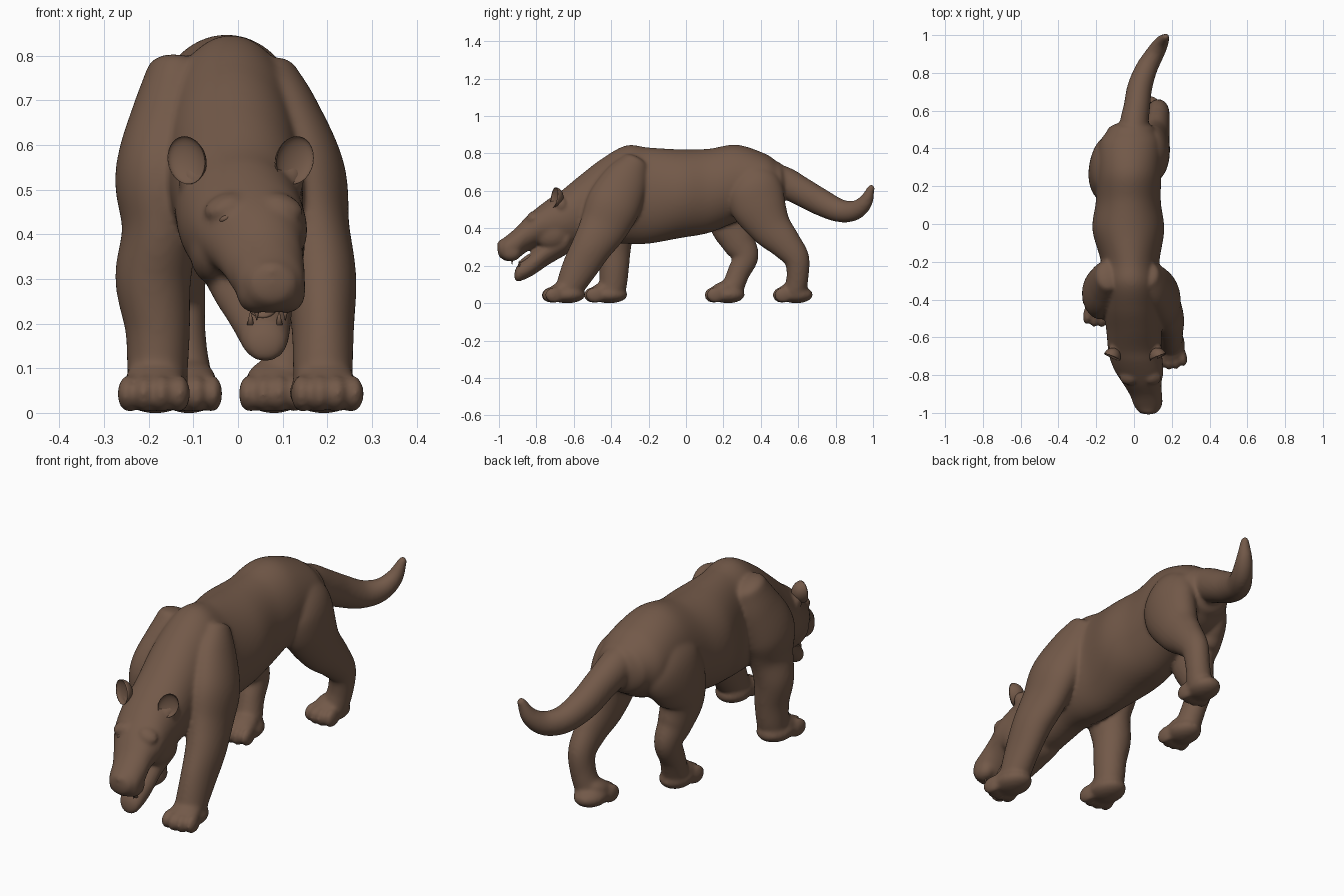
import bpy
import bmesh
import math
from mathutils import Vector, Matrix, Euler

cube = bpy.data.objects.get("Cube")
if cube:
    bpy.data.objects.remove(cube, do_unlink=True)

# One flat fur colour for everything
fur = bpy.data.materials.new("brown_fur")
fur.use_nodes = True
fur_colour = (0.17, 0.10, 0.066, 1.0)
fur.diffuse_color = fur_colour
for node in fur.node_tree.nodes:
    if node.type == 'BSDF_PRINCIPLED':
        node.inputs["Base Color"].default_value = fur_colour
        node.inputs["Roughness"].default_value = 0.8


def spline(stations, steps=9):
    """Catmull-Rom interpolation through stations of (x, y, z, half width, half depth)."""
    pts = [Vector(s) for s in stations]
    pts = [2 * pts[0] - pts[1]] + pts + [2 * pts[-1] - pts[-2]]
    result = []
    for i in range(1, len(pts) - 2):
        p, q, r, s = pts[i - 1:i + 3]
        for k in range(steps):
            t = k / steps
            result.append(0.5 * (2 * q + (r - p) * t + (2 * p - 5 * q + 4 * r - s) * t ** 2
                                 + (3 * q - p - 3 * r + s) * t ** 3))
    result.append(pts[-2])
    return result


def loft(bm, stations, upright=False, dome=0.5, sides=56):
    """Skin elliptical rings along a smooth path and round off both ends."""
    path = spline(stations)
    centres = [Vector(p[:3]) for p in path]
    last = len(path) - 1
    frames = []
    for i, p in enumerate(path):
        tangent = (centres[min(i + 1, last)] - centres[max(i - 1, 0)]).normalized()
        side = Vector((1, 0, 0))
        up = Vector((0, 0, 1))
        if not upright:
            side = (side - tangent * side.dot(tangent)).normalized()
            up = tangent.cross(side)
        frames.append((centres[i], side, up, p[3], p[4], tangent))

    def capped(frame, sign):
        centre, side, up, a, b, tangent = frame
        rings = []
        for k in range(1, 5):
            angle = math.radians(20 * k)
            push = tangent * (sign * dome * min(a, b) * math.sin(angle))
            scale = math.cos(angle)
            rings.append((centre + push, side, up, a * scale, b * scale, tangent))
        return rings

    frames = capped(frames[0], -1)[::-1] + frames + capped(frames[-1], 1)
    rings = []
    for centre, side, up, a, b, _ in frames:
        ring = []
        for k in range(sides):
            angle = math.tau * k / sides
            ring.append(bm.verts.new(centre + side * (a * math.cos(angle)) + up * (b * math.sin(angle))))
        rings.append(ring)
    for low, high in zip(rings, rings[1:]):
        for k in range(sides):
            n = (k + 1) % sides
            bm.faces.new((low[k], low[n], high[n], high[k]))
    bm.faces.new(rings[0])
    bm.faces.new(rings[-1])


def ellipsoid(bm, centre, radii, rotation=(0, 0, 0)):
    matrix = Matrix.LocRotScale(Vector(centre), Euler(rotation), Vector(radii))
    bmesh.ops.create_uvsphere(bm, u_segments=24, v_segments=16, radius=1, matrix=matrix)


def finish(name, bm):
    """Turn a bmesh into a smooth, coloured object."""
    bmesh.ops.recalc_face_normals(bm, faces=bm.faces[:])
    for face in bm.faces:
        face.smooth = True
    mesh = bpy.data.meshes.new(name)
    bm.to_mesh(mesh)
    bm.free()
    mesh.materials.append(fur)
    obj = bpy.data.objects.new(name, mesh)
    bpy.context.scene.collection.objects.link(obj)
    return obj


skin = bmesh.new()

# Trunk, neck, skull and muzzle in one sweep from rump to nose
loft(skin, [
    (-.015, .49, .635, .13, .12), (-.02, .42, .637, .165, .163), (-.025, .27, .64, .17, .207),
    (-.03, .12, .60, .172, .225), (-.03, -.03, .585, .19, .237), (-.02, -.2, .575, .155, .257),
    (-.015, -.32, .58, .16, .263), (-.01, -.45, .55, .152, .222), (0, -.57, .49, .146, .19),
    (.005, -.67, .44, .142, .158), (.015, -.73, .42, .137, .14), (.03, -.79, .407, .125, .108),
    (.045, -.85, .37, .1, .095), (.065, -.91, .317, .085, .085), (.074, -.96, .292, .075, .068),
    (.075, -.985, .29, .058, .052)], upright=True, dome=.45)

# Lower jaw
loft(skin, [
    (.02, -.64, .34, .11, .08), (.03, -.73, .287, .092, .079), (.045, -.79, .237, .076, .07),
    (.055, -.84, .197, .064, .061), (.06, -.89, .165, .053, .049)], upright=True, dome=.7)

# Tail
loft(skin, [
    (0, .40, .68, .08, .085), (0, .52, .648, .077, .083), (.015, .62, .595, .07, .077),
    (.03, .72, .54, .066, .072), (.065, .82, .495, .058, .062), (.11, .90, .495, .049, .053),
    (.145, .958, .54, .038, .04), (.168, .99, .615, .02, .02)], dome=1)

# Legs, from shoulder blade or hip down to the ankle
left_front = [
    (.075, -.27, .75, .06, .075), (.105, -.32, .66, .08, .12), (.145, -.385, .53, .096, .145),
    (.165, -.44, .41, .085, .13), (.185, -.505, .30, .08, .108), (.19, -.568, .19, .07, .095),
    (.19, -.615, .10, .067, .078), (.19, -.635, .06, .066, .066)]
right_front = [
    (-.135, -.275, .76, .07, .085), (-.15, -.31, .66, .09, .115), (-.175, -.365, .53, .1, .135),
    (-.175, -.385, .41, .085, .115), (-.19, -.385, .30, .085, .092), (-.18, -.385, .19, .073, .08),
    (-.18, -.39, .10, .068, .074), (-.18, -.40, .06, .067, .067)]
left_hind = [
    (.05, .34, .69, .08, .1), (.085, .365, .62, .094, .145), (.10, .385, .53, .09, .15),
    (.11, .45, .41, .078, .115), (.125, .53, .32, .065, .087), (.13, .59, .24, .057, .069),
    (.12, .597, .15, .054, .059), (.10, .585, .07, .058, .06)]
right_hind = [
    (-.09, .34, .69, .085, .11), (-.125, .315, .62, .1, .165), (-.147, .27, .53, .094, .155),
    (-.15, .245, .43, .084, .122), (-.14, .28, .33, .07, .092), (-.13, .318, .25, .057, .07),
    (-.125, .28, .16, .054, .06), (-.115, .245, .07, .058, .06)]
for leg in (left_front, right_front, left_hind, right_hind):
    loft(skin, leg)


# Paws: a sloping instep over a pad, with four toes tucked into its front
def paw(x, y, size, yaw):
    base = Vector((x, y, 0))
    turn = Matrix.Rotation(yaw, 3, 'Z')

    def lump(across, along, height, radii, twist=0, pitch=0):
        spot = base + turn @ Vector((across * size, along * size, height))
        ellipsoid(skin, spot, (radii[0] * size, radii[1] * size, radii[2]), (pitch, 0, yaw + twist))

    lump(0, .01, .045, (.076, .095, .046))
    lump(0, -.025, .07, (.066, .085, .043), pitch=.45)
    for k in (-1.5, -.5, .5, 1.5):
        lump(k * .036, -.078 + .012 * abs(k), .043, (.025, .052, .043), k * .08)


paw(.193, -.645, 1.03, .1)
paw(-.185, -.42, 1.03, -.05)
paw(.08, .58, .95, -.05)
paw(-.11, .215, .95, 0)

# Brows, cheeks, ear roots and whisker pads, then the nose
for side in (-1, 1):
    ellipsoid(skin, (.035 + side * .07, -.82, .465), (.045, .035, .02), (.5, side * .45, 0))
    ellipsoid(skin, (.02 + side * .08, -.72, .37), (.05, .09, .08))
    ellipsoid(skin, (.008 + side * .105, -.665, .52), (.036, .035, .045), (0, side * .4, 0))
    ellipsoid(skin, (.074 + side * .036, -.935, .27), (.042, .055, .047))
ellipsoid(skin, (.076, -.985, .315), (.038, .024, .025), (.3, 0, 0))

# Fuse everything into one skin and relax the joins
body = finish("body", skin)
remesh = body.modifiers.new("fuse", 'REMESH')
remesh.mode = 'VOXEL'
remesh.voxel_size = 0.008
remesh.use_smooth_shade = True
relax = body.modifiers.new("relax", 'SMOOTH')
relax.factor = 0.5
relax.iterations = 14

for side, label in ((-1, "right"), (1, "left")):
    # Cupped round ear, hollow towards the front
    ear = bmesh.new()
    bmesh.ops.create_uvsphere(ear, u_segments=32, v_segments=20, radius=1)
    for v in ear.verts:
        if v.co.y < 0:
            v.co.y *= -.4
    place = Matrix.LocRotScale(Vector((.006 + side * .122, -.705, .566)),
                               Euler((-.1, side * .35, side * .35)), Vector((.044, .05, .055)))
    bmesh.ops.transform(ear, matrix=place, verts=ear.verts[:])
    finish(label + "_ear", ear)

    # Eye tucked under the brow
    eye = bmesh.new()
    ellipsoid(eye, (.04 + side * .068, -.842, .436), (.015, .012, .008), (0, side * .5, 0))
    finish(label + "_eye", eye)

    # Upper and lower canine
    for name, x, y, z, flip in (("upper", .074, -.93, .222, math.pi), ("lower", .06, -.892, .212, 0)):
        tooth = bmesh.new()
        spot = Matrix.LocRotScale(Vector((x + side * .032, y, z)), Euler((flip, 0, 0)), None)
        bmesh.ops.create_cone(tooth, cap_ends=True, segments=12, radius1=.008, radius2=.001,
                              depth=.03, matrix=spot)
        finish(label + "_" + name + "_canine", tooth)

# Tongue lying in the lower jaw
tongue = bmesh.new()
ellipsoid(tongue, (.056, -.85, .242), (.034, .05, .012), (.6, 0, 0))
finish("tongue", tongue)
